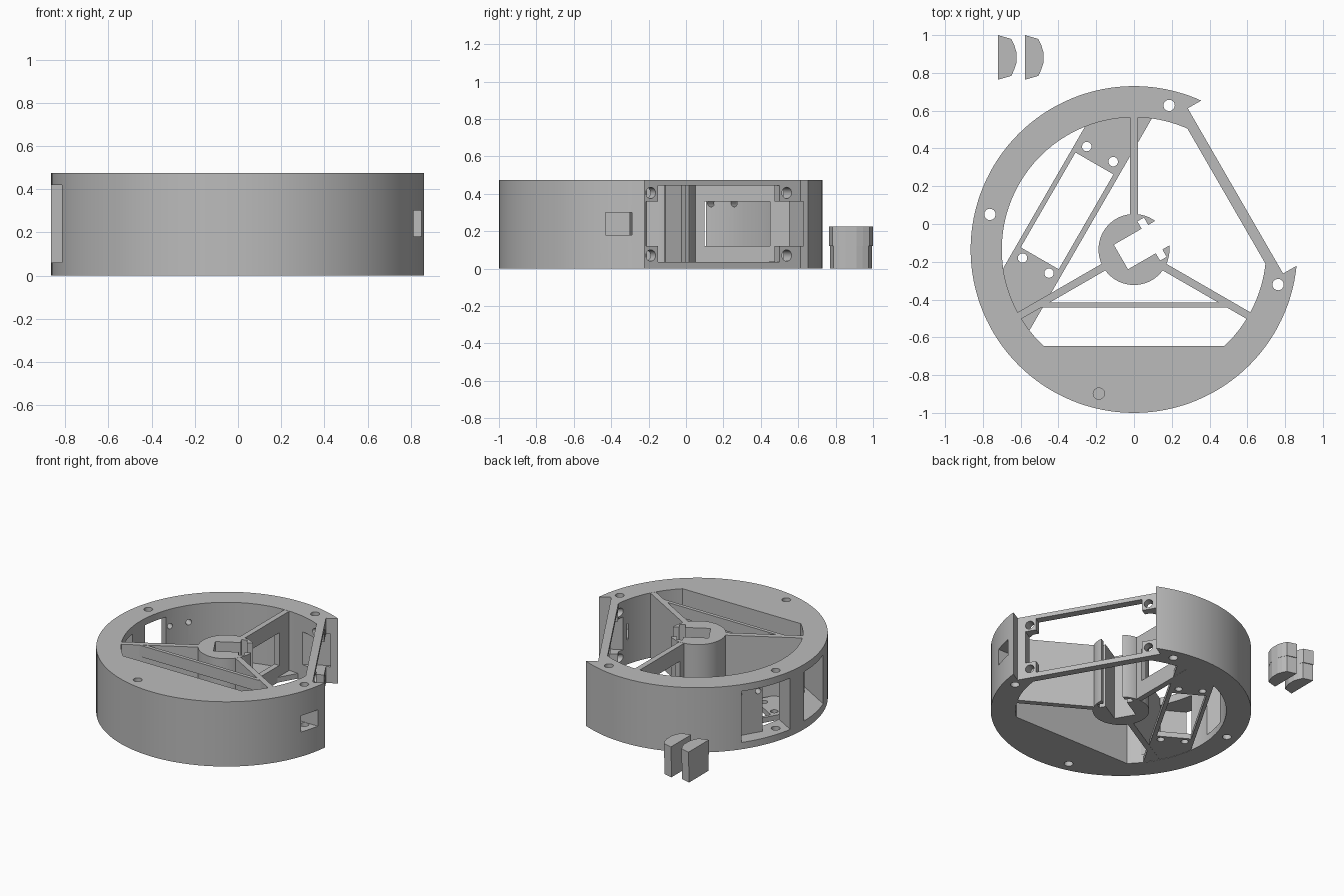
import bpy, bmesh
from math import cos, sin, radians
from mathutils import Matrix, Vector

if "Cube" in bpy.data.objects:
    bpy.data.objects.remove(bpy.data.objects["Cube"])

CY = -0.135          # ring centre in y
H = 0.475            # ring height
GATE, TRAY, FRONT = 30, 150, -90   # directions of the three sides

grey = bpy.data.materials.new("plain_grey")
grey.use_nodes = True
grey.diffuse_color = (0.5, 0.5, 0.5, 1)
grey.node_tree.nodes["Principled BSDF"].inputs["Base Color"].default_value = (0.5, 0.5, 0.5, 1)


def finish(bm, name):
    bmesh.ops.recalc_face_normals(bm, faces=bm.faces)
    mesh = bpy.data.meshes.new(name)
    bm.to_mesh(mesh)
    bm.free()
    mesh.materials.append(grey)
    obj = bpy.data.objects.new(name, mesh)
    bpy.context.collection.objects.link(obj)
    return obj


def box(name, angle, n0, n1, t0, t1, z0, z1):
    """Box spanning n outward and t sideways in a frame turned about the ring centre."""
    bm = bmesh.new()
    place = (Matrix.Translation((0, CY, 0)) @ Matrix.Rotation(radians(angle), 4, 'Z')
             @ Matrix.Translation(((n0 + n1) / 2, (t0 + t1) / 2, (z0 + z1) / 2))
             @ Matrix.Diagonal((n1 - n0, t1 - t0, z1 - z0, 1)))
    bmesh.ops.create_cube(bm, size=1, matrix=place)
    return finish(bm, name)


def disc(name, r, z0, z1, x=0.0, y=CY, sides=96, limits=()):
    """Upright cylinder, optionally trimmed flat: (angle, distance) keeps the inner side."""
    bm = bmesh.new()
    bmesh.ops.create_cone(bm, cap_ends=True, segments=sides, radius1=r, radius2=r,
                          depth=z1 - z0, matrix=Matrix.Translation((x, y, (z0 + z1) / 2)))
    for angle, d in limits:
        n = Vector((cos(radians(angle)), sin(radians(angle)), 0))
        cut = bmesh.ops.bisect_plane(bm, geom=bm.verts[:] + bm.edges[:] + bm.faces[:],
                                     plane_co=Vector((0, CY, 0)) + n * d, plane_no=n,
                                     clear_outer=True)
        edges = [e for e in cut["geom_cut"] if isinstance(e, bmesh.types.BMEdge)]
        bmesh.ops.holes_fill(bm, edges=edges, sides=0)
    return finish(bm, name)


def bore(angle, n0, n1, t, z, r):
    """Horizontal round cutter along the outward direction."""
    bm = bmesh.new()
    place = (Matrix.Translation((0, CY, 0)) @ Matrix.Rotation(radians(angle), 4, 'Z')
             @ Matrix.Translation(((n0 + n1) / 2, t, z)) @ Matrix.Rotation(radians(90), 4, 'Y'))
    bmesh.ops.create_cone(bm, cap_ends=True, segments=24, radius1=r, radius2=r,
                          depth=n1 - n0, matrix=place)
    return finish(bm, "cutter")


def carve(obj, cutters):
    bpy.context.view_layer.objects.active = obj
    for c in cutters:
        c.hide_render = True
        mod = obj.modifiers.new("carve", 'BOOLEAN')
        mod.operation = 'DIFFERENCE'
        mod.solver = 'EXACT'
        mod.object = c
        bpy.ops.object.modifier_apply(modifier=mod.name)
        bpy.data.objects.remove(c)


# Outer ring with flat front filling and flat gate wall
ring = disc("ring", 0.865, 0, H, sides=128)
cuts = [disc("cutter", 0.70, -0.1, H + 0.1, limits=[(FRONT, 0.51), (GATE, 0.565)]),
        box("cutter", GATE, 0.62, 1.0, -0.505, 0.505, -0.1, H + 0.1)]
# Gate window, wider in the middle, with screw holes in the corners
cuts += [box("cutter", GATE, 0.45, 0.7, -0.375, 0.375, 0.035, 0.445),
         box("cutter", GATE, 0.45, 0.65, -0.45, 0.525, 0.12, 0.36)]
cuts += [bore(GATE, 0.5, 0.7, t, z, 0.03) for t in (-0.42, 0.42) for z in (0.07, 0.405)]
# Latch slot beside the gate
slot = box("cutter", 0, 0.68, 0.95, -0.295, -0.155, 0.18, 0.30)
cuts.append(slot)
# Side openings and the shallow pocket with its screw holes
cuts += [box("cutter", TRAY, 0.5, 0.95, 0.12, 0.30, 0.05, 0.425),
         box("cutter", TRAY, 0.76, 0.95, -0.08, 0.121, 0.05, 0.425),
         box("cutter", TRAY, 0.25, 0.80, 0.43, 0.66, 0.06, 0.42)]
cuts += [bore(TRAY, 0.6, 0.9, t, 0.35, 0.02) for t in (-0.05, 0.09)]
# Upright screw holes, the front one blind from both faces
for k in range(4):
    a = radians(76.3 + 90 * k)
    spans = [(-0.1, 0.1), (H - 0.1, H + 0.1)] if k == 2 else [(-0.1, H + 0.1)]
    cuts += [disc("cutter", 0.03, z0, z1, 0.785 * cos(a), CY + 0.785 * sin(a), 24)
             for z0, z1 in spans]
carve(ring, cuts)

# Hub with a keyed channel facing the gate
hub = disc("hub", 0.188, 0, H, sides=64)
carve(hub, [box("cutter", GATE, -0.08, 0.3, -0.075, 0.075, -0.1, H + 0.1),
            box("cutter", GATE, 0.09, 0.13, -0.12, 0.12, -0.1, H + 0.1)])

# Three spokes, the rear one with a window
spokes = [box(n, a, 0.175, 0.71, -0.02, 0.02, 0.001, H - 0.001)
          for n, a in (("rear_spoke", 90), ("right_spoke", 210), ("left_spoke", -30))]
carve(spokes[0], [box("cutter", 90, 0.235, 0.585, -0.1, 0.1, 0.12, 0.36)])

# Cross bar at the front
front_bar = box("front_bar", FRONT, 0.28, 0.306, -0.51, 0.51, 0.39, H - 0.002)

# Floor tray with a long window and four screw holes
tray = disc("tray", 0.71, 0.002, 0.04, limits=[(TRAY, 0.55), (TRAY + 180, -0.265)])
carve(tray, [box("cutter", TRAY, 0.293, 0.525, -0.29, 0.29, -0.1, 0.2)]
      + [disc("cutter", 0.025, -0.1, 0.2, x, y, 24)
         for x, y in ((-0.25, 0.41), (-0.11, 0.33), (-0.59, -0.18), (-0.45, -0.26))])

# Two loose plugs with a rounded side and a step at mid height
profile = [(0, 0.118), (0.07, 0.098), (0.086, 0.065), (0.097, 0.03)]
profile += [(x, -y) for x, y in reversed(profile)]
for name, x0 in (("outer_plug", -0.72), ("inner_plug", -0.577)):
    bm = bmesh.new()
    for scale, z0, z1 in ((0.95, 0, 0.12), (1.0, 0.12, 0.225)):
        face = bm.faces.new([bm.verts.new((x0 + x, 0.882 + y * scale, z0)) for x, y in profile])
        up = bmesh.ops.extrude_face_region(bm, geom=[face])["geom"]
        bmesh.ops.translate(bm, vec=(0, 0, z1 - z0),
                            verts=[v for v in up if isinstance(v, bmesh.types.BMVert)])
    finish(bm, name)

# Smooth the round walls and keep the corners crisp
bpy.ops.object.select_all(action='DESELECT')
for obj in (ring, hub, tray):
    obj.select_set(True)
bpy.context.view_layer.objects.active = ring
bpy.ops.object.shade_smooth_by_angle(angle=radians(25))
